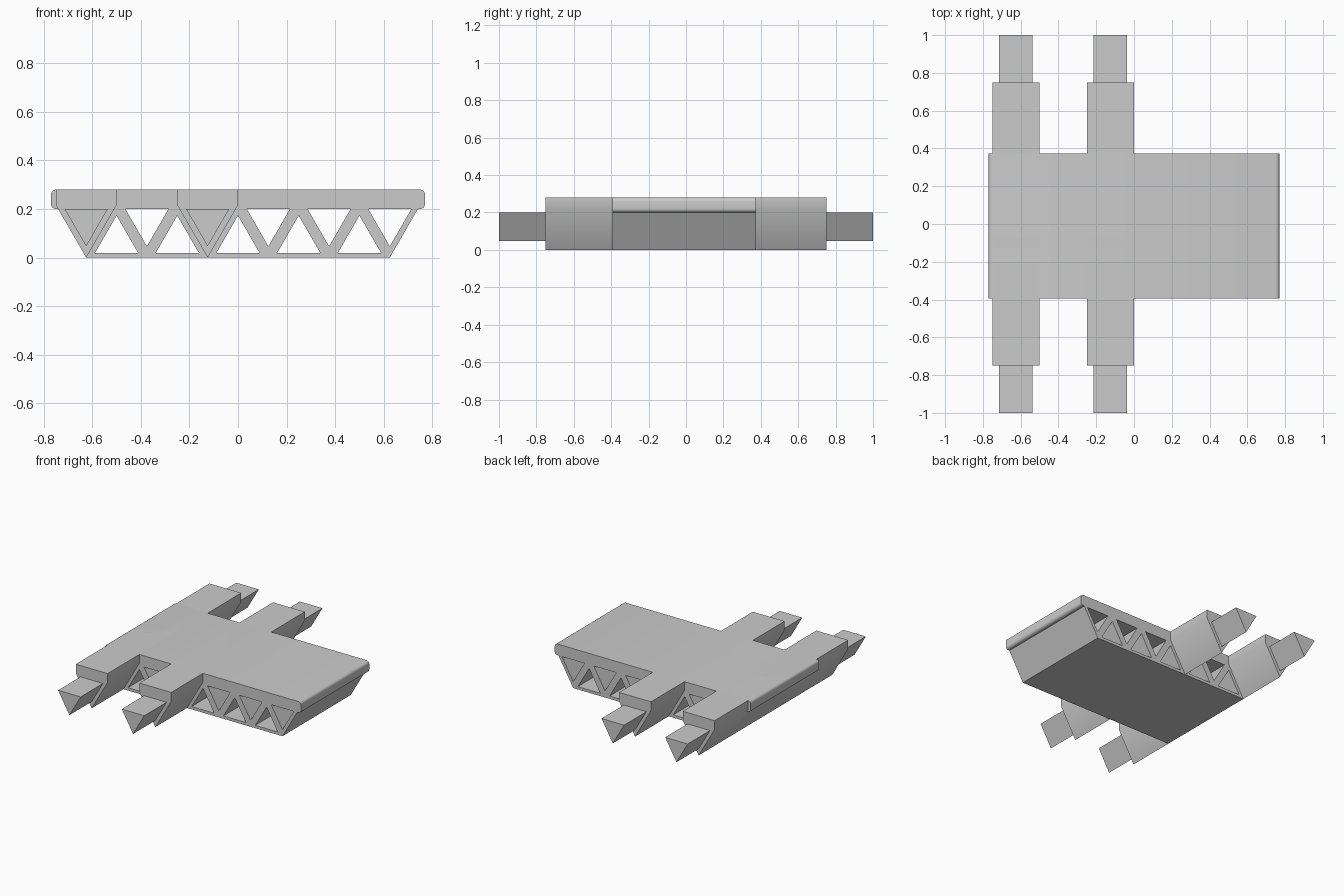
import bpy
from math import sin, cos, pi, sqrt, radians

cube = bpy.data.objects.get("Cube")
if cube:
    bpy.data.objects.remove(cube, do_unlink=True)

# Single plain grey material
GREY = (0.6, 0.6, 0.6, 1)
grey = bpy.data.materials.new("light_grey")
grey.use_nodes = True
grey.diffuse_color = GREY
grey.node_tree.nodes["Principled BSDF"].inputs["Base Color"].default_value = GREY


def extrude_profile(name, loops, y0, y1):
    """Extrude x-z outlines (first the border, then any holes) from y0 to y1."""
    curve = bpy.data.curves.new(name, "CURVE")
    curve.dimensions = "2D"
    curve.fill_mode = "BOTH"
    curve.extrude = (y1 - y0) / 2
    for loop in loops:
        spline = curve.splines.new("POLY")
        spline.points.add(len(loop) - 1)
        for point, (x, z) in zip(spline.points, loop):
            point.co = (x, z, 0, 1)
        spline.use_cyclic_u = True
    obj = bpy.data.objects.new(name, curve)
    bpy.context.collection.objects.link(obj)
    obj.location.y = (y0 + y1) / 2
    obj.rotation_euler.x = pi / 2
    bpy.ops.object.select_all(action="DESELECT")
    obj.select_set(True)
    bpy.context.view_layer.objects.active = obj
    bpy.ops.object.convert(target="MESH")
    bpy.ops.object.transform_apply(location=True, rotation=True, scale=True)
    obj = bpy.context.object
    obj.data.materials.clear()
    obj.data.materials.append(grey)
    bpy.ops.object.shade_smooth_by_angle(angle=radians(30))
    return obj


def triangle(x, base_z, half, direction):
    """Equilateral triangle on a level base, pointing up (1) or down (-1)."""
    return [(x - half, base_z), (x + half, base_z),
            (x, base_z + direction * half * sqrt(3))]


PITCH = 0.25
HALF = PITCH / 2
HEIGHT = HALF * sqrt(3)
HOLE = 0.0885
DECK_LOW, DECK_TOP = 0.2, 0.28
FRONT, BACK = -0.394, 0.374

# Deck slab with rounded long edges
R = 0.02
deck = []
for i, (sx, z) in enumerate([(1, DECK_TOP - R), (-1, DECK_TOP - R),
                             (-1, DECK_LOW + R), (1, DECK_LOW + R)]):
    for k in range(5):
        a = (i + k / 4) * pi / 2
        deck.append((sx * (0.77 - R) + R * cos(a), z + R * sin(a)))
extrude_profile("deck", [deck], FRONT, BACK)

# Truss core with alternating triangular tunnels
centres = [-0.625 + PITCH * i for i in range(6)]
outline = [(-0.75, HEIGHT), (-0.625, 0), (0.625, 0), (0.75, HEIGHT)]
holes = [triangle(x, DECK_LOW, HOLE, -1) for x in centres]
holes += [triangle(x + HALF, 0.02, HOLE, 1) for x in centres[:-1]]
extrude_profile("truss_core", [outline] + holes, FRONT, BACK)

# Two cross arms, each with a narrower triangular tongue at both ends
for label, x in (("outer", centres[0]), ("inner", centres[2])):
    arm = [(x - HALF, DECK_TOP), (x - HALF, HEIGHT), (x, 0),
           (x + HALF, HEIGHT), (x + HALF, DECK_TOP)]
    extrude_profile(label + "_cross_arm", [arm], -0.75, 0.75)
    extrude_profile(label + "_tongue", [triangle(x, DECK_LOW, HOLE, -1)], -1, 1)
